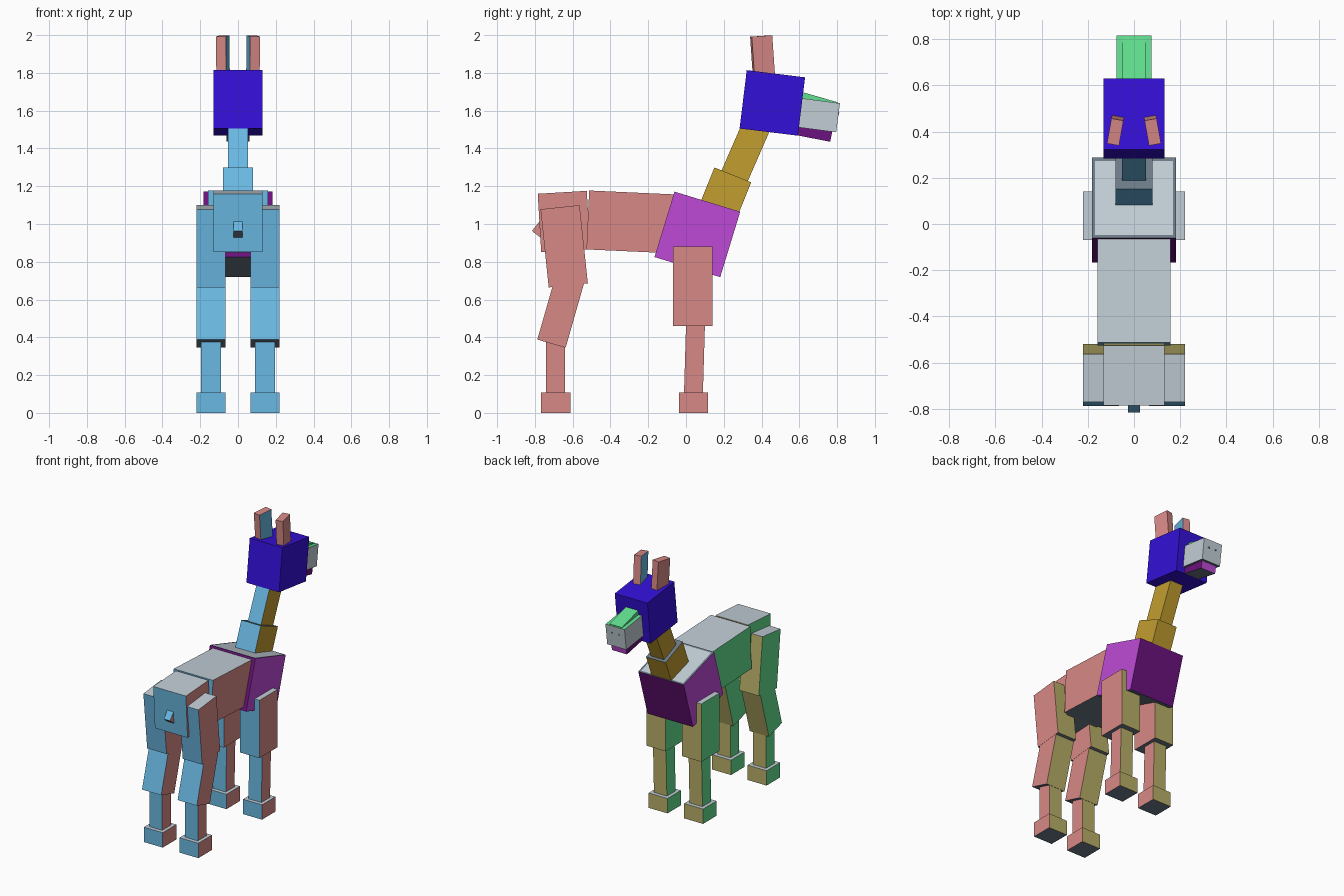
import bpy
import bmesh
from math import radians
from mathutils import Matrix, Euler

cube = bpy.data.objects.get("Cube")
if cube:
    bpy.data.objects.remove(cube, do_unlink=True)


# Flat colours, given as 0-255 display values and stored as linear
def linear(v):
    v /= 255
    return v / 12.92 if v <= 0.04045 else ((v + 0.055) / 1.055) ** 2.4


COLOURS = {
    "salmon": (215, 137, 134), "green": (97, 222, 142), "blue": (106, 184, 226),
    "tan": (184, 174, 104), "pale_grey": (194, 206, 214), "slate": (108, 122, 135),
    "indigo": (52, 16, 215), "purple": (190, 74, 214), "dark_purple": (108, 18, 126),
    "gold": (194, 157, 47),
}
MATERIALS = {}
for mat_name, rgb in COLOURS.items():
    mat = bpy.data.materials.new(mat_name)
    col = (*[linear(c) for c in rgb], 1)
    mat.diffuse_color = col
    mat.use_nodes = True
    bsdf = next(n for n in mat.node_tree.nodes if n.type == "BSDF_PRINCIPLED")
    bsdf.inputs["Base Color"].default_value = col
    bsdf.inputs["Roughness"].default_value = 0.8
    MATERIALS[mat_name] = mat


def palette(right="salmon", left="green", rear="blue", front="tan",
            top="pale_grey", bottom="slate"):
    """Colour for each side of a box: +x, -x, -y, +y, +z, -z."""
    return {(0, 1): right, (0, -1): left, (1, -1): rear,
            (1, 1): front, (2, 1): top, (2, -1): bottom}


def plain(colour):
    return palette(*[colour] * 6)


def box(name, centre, size, colours, tilt=0, turn=0, rim=None):
    """Box pitched about x and turned about z, coloured by side; rim insets the top."""
    bm = bmesh.new()
    bmesh.ops.create_cube(bm, size=1)
    bmesh.ops.scale(bm, vec=size, verts=bm.verts)
    bm.normal_update()
    slots = list(dict.fromkeys(list(colours.values()) + ([rim[0]] if rim else [])))
    top = None
    for f in bm.faces:
        axis = max(range(3), key=lambda i: abs(f.normal[i]))
        sign = 1 if f.normal[axis] > 0 else -1
        f.material_index = slots.index(colours[(axis, sign)])
        if (axis, sign) == (2, 1):
            top = f
    if rim:
        ring = bmesh.ops.inset_region(bm, faces=[top], thickness=rim[1])
        for f in ring["faces"]:
            f.material_index = slots.index(rim[0])
    rot = Euler((radians(tilt), 0, radians(turn)), "XYZ").to_matrix().to_4x4()
    bm.transform(Matrix.Translation(centre) @ rot)
    me = bpy.data.meshes.new(name)
    bm.to_mesh(me)
    bm.free()
    for s in slots:
        me.materials.append(MATERIALS[s])
    ob = bpy.data.objects.new(name, me)
    bpy.context.collection.objects.link(ob)
    return ob


BODY = palette()
NECK = palette("gold", "gold", "blue", "gold", "slate", "gold")

# Trunk
box("chest", (0, 0.06, 0.945), (0.365, 0.364, 0.362),
    palette("purple", "purple", "dark_purple", "dark_purple"),
    tilt=-17, rim=("slate", 0.02))
box("torso", (0, -0.27, 1.01), (0.315, 0.5, 0.312), BODY, tilt=-2.6)
box("hips", (0, -0.646, 1.013), (0.262, 0.26, 0.31), BODY, tilt=3.4)
box("tail", (0, -0.761, 0.984), (0.05, 0.06, 0.1), BODY, tilt=-38)

# Neck and head
box("lower_neck", (0, 0.201, 1.144), (0.158, 0.21, 0.25), NECK, tilt=-22)
box("upper_neck", (0, 0.31, 1.375), (0.105, 0.15, 0.4), NECK, tilt=-23.6)
box("head", (0, 0.457, 1.641), (0.262, 0.311, 0.311), plain("indigo"), tilt=-7)

# Muzzle
box("muzzle", (0, 0.686, 1.578), (0.153, 0.24, 0.155),
    palette("pale_grey", "pale_grey", "pale_grey", "pale_grey", "green", "slate"),
    tilt=-7.5)
box("muzzle_bridge", (0, 0.683, 1.653), (0.1, 0.24, 0.05), plain("green"), tilt=-16)
box("jaw", (0, 0.671, 1.484), (0.12, 0.2, 0.06),
    palette("dark_purple", "dark_purple", "dark_purple", "purple", "purple", "slate"),
    tilt=-11)

# Paired parts
for side, s in (("left", 1), ("right", -1)):
    box(f"{side}_nostril", (s * 0.03, 0.808, 1.585), (0.012, 0.006, 0.012),
        plain("slate"), tilt=-7.5)

    # Ear, with a blue inner face
    inner = {"left": "blue"} if s > 0 else {"right": "blue"}
    outer = {"right": "salmon"} if s > 0 else {"left": "salmon"}
    box(f"{side}_ear", (s * 0.08, 0.406, 1.878), (0.053, 0.11, 0.235),
        palette(rear="salmon", front="salmon", top="salmon", bottom="salmon",
                **inner, **outer), tilt=4, turn=s * 10)

    # Front leg
    x = s * 0.143
    box(f"{side}_front_upper_leg", (x, 0.035, 0.67), (0.156, 0.21, 0.42), BODY)
    box(f"{side}_front_lower_leg", (x, 0.045, 0.29), (0.104, 0.1, 0.4), BODY, tilt=-1.7)
    box(f"{side}_front_foot", (x, 0.04, 0.054), (0.152, 0.154, 0.108), BODY)

    # Hind leg
    box(f"{side}_thigh", (x, -0.645, 0.882), (0.156, 0.208, 0.416), BODY, tilt=6)
    box(f"{side}_shin", (x, -0.664, 0.535), (0.154, 0.156, 0.35), BODY, tilt=-16)
    box(f"{side}_hind_lower_leg", (x, -0.69, 0.24), (0.104, 0.1, 0.3), BODY)
    box(f"{side}_hind_foot", (x, -0.69, 0.054), (0.152, 0.156, 0.108), BODY)
